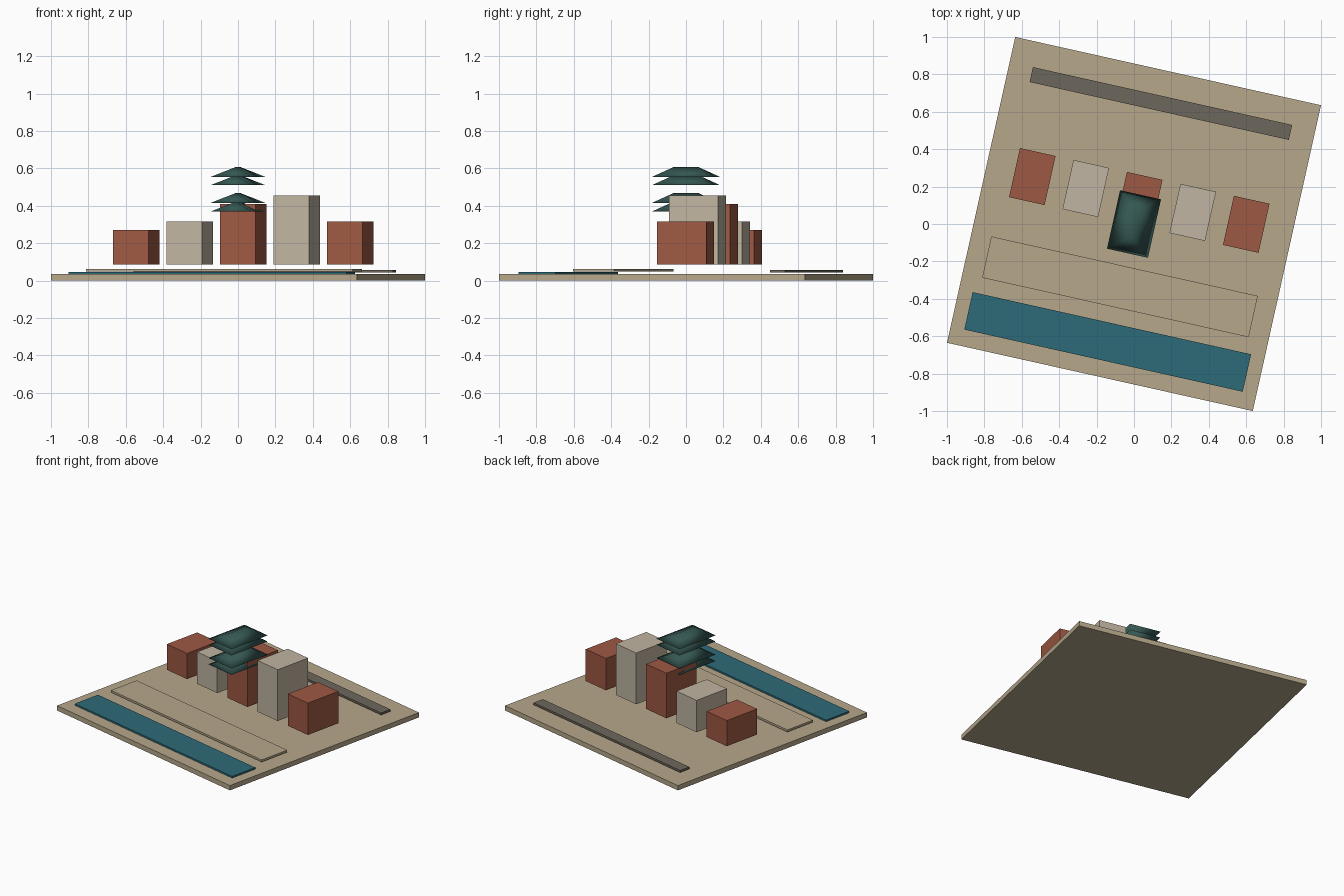
import bpy, bmesh
from math import radians
from mathutils import Matrix

if "Cube" in bpy.data.objects:
    bpy.data.objects.remove(bpy.data.objects["Cube"])

# The whole model is turned about z
TURN = Matrix.Rotation(radians(-12.58), 4, 'Z')


def material(name, rgb):
    m = bpy.data.materials.new(name)
    m.diffuse_color = (*rgb, 1)
    m.use_nodes = True
    m.node_tree.nodes["Principled BSDF"].inputs["Base Color"].default_value = m.diffuse_color
    return m


SAND = material("sand", (0.47, 0.39, 0.26))
WATER = material("water", (0.027, 0.145, 0.19))
BRICK = material("brick", (0.34, 0.10, 0.056))
PLASTER = material("plaster", (0.53, 0.46, 0.36))
ASPHALT = material("asphalt", (0.155, 0.135, 0.107))
ROOF = material("roof_green", (0.035, 0.095, 0.085))


def finish(name, bm, mat):
    bmesh.ops.recalc_face_normals(bm, faces=bm.faces)
    bm.transform(TURN)
    me = bpy.data.meshes.new(name)
    bm.to_mesh(me)
    bm.free()
    me.materials.append(mat)
    ob = bpy.data.objects.new(name, me)
    bpy.context.collection.objects.link(ob)
    return ob


def box(name, cx, cy, w, d, z0, z1, mat):
    bm = bmesh.new()
    bmesh.ops.create_cube(bm, size=1, matrix=Matrix.Translation((cx, cy, (z0 + z1) / 2))
                          @ Matrix.Diagonal((w, d, z1 - z0, 1)))
    return finish(name, bm, mat)


def hip_roof(name, w, d, ridge, z0, z1, mat):
    bm = bmesh.new()
    a, b, c, e = [bm.verts.new((x * w / 2, y * d / 2, z0))
                  for x, y in ((-1, -1), (1, -1), (1, 1), (-1, 1))]
    r0, r1 = [bm.verts.new((0, s * ridge / 2, z1)) for s in (-1, 1)]
    for f in ((a, b, r0), (b, c, r1, r0), (c, e, r1), (e, a, r0, r1), (e, c, b, a)):
        bm.faces.new(f).smooth = True
    return finish(name, bm, mat)


# Ground and flat strips
box("ground_slab", 0, 0, 1.675, 1.675, 0, 0.035, SAND)
box("water_strip", 0, -0.646, 1.525, 0.205, 0.035, 0.047, WATER)
box("promenade", 0, -0.344, 1.46, 0.226, 0.048, 0.063, SAND)
box("road", 0, 0.66, 1.42, 0.082, 0.042, 0.057, ASPHALT)

# Row of buildings, alternating brick and plaster
for i, top in enumerate((0.27, 0.315, 0.41, 0.455, 0.315)):
    box(f"building_{i + 1}", (i - 2) * 0.293, 0.129, 0.195, 0.269, 0.085, top,
        PLASTER if i % 2 else BRICK)

# Stacked hipped roofs
for i, z in enumerate((0.37, 0.416, 0.511, 0.555)):
    hip_roof(f"tower_roof_{i + 1}", 0.224, 0.32, 0.14, z, z + 0.051, ROOF)
